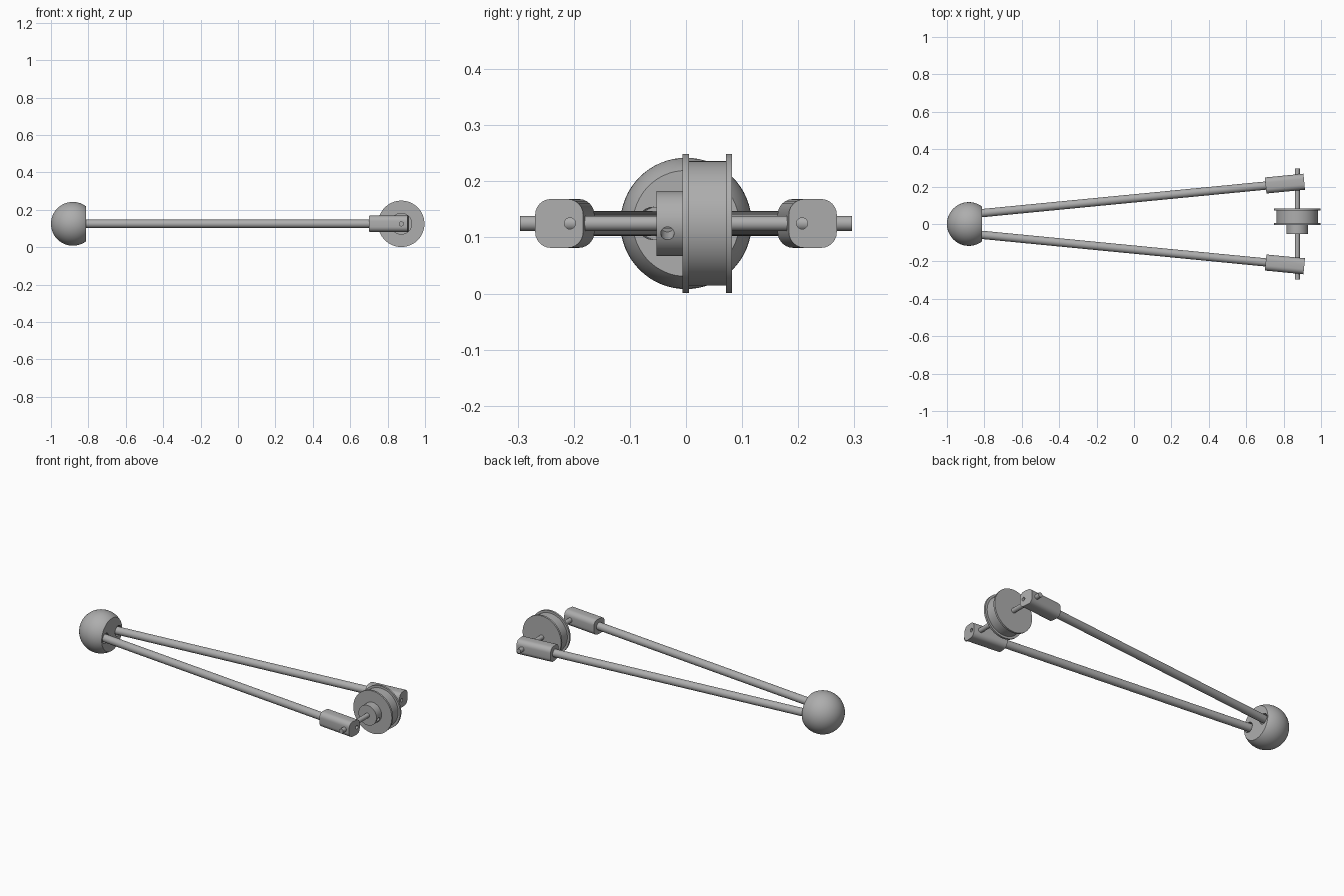
import bpy, bmesh, math
from mathutils import Vector, Matrix

if "Cube" in bpy.data.objects:
    bpy.data.objects.remove(bpy.data.objects["Cube"], do_unlink=True)

grey = bpy.data.materials.new("grey_metal")
grey.use_nodes = True
COLOUR = (0.42, 0.42, 0.42, 1)
grey.diffuse_color = COLOUR
grey.node_tree.nodes["Principled BSDF"].inputs["Base Color"].default_value = COLOUR

MID = 0.125          # height of every axis
AXLE_X = 0.873


def finish(name, bm):
    bmesh.ops.recalc_face_normals(bm, faces=bm.faces)
    mesh = bpy.data.meshes.new(name)
    bm.to_mesh(mesh)
    bm.free()
    mesh.materials.append(grey)
    ob = bpy.data.objects.new(name, mesh)
    bpy.context.collection.objects.link(ob)
    return ob


def select(ob):
    bpy.ops.object.select_all(action='DESELECT')
    ob.select_set(True)
    bpy.context.view_layer.objects.active = ob


def smooth(ob):
    select(ob)
    bpy.ops.object.shade_smooth_by_angle(angle=math.radians(30))


def rod(name, start, end, radius, segments=32):
    a, b = Vector(start), Vector(end)
    turn = (b - a).to_track_quat('Z', 'Y').to_matrix().to_4x4()
    bm = bmesh.new()
    bmesh.ops.create_cone(bm, cap_ends=True, segments=segments, radius1=radius,
                          radius2=radius, depth=(b - a).length,
                          matrix=Matrix.Translation((a + b) / 2) @ turn)
    ob = finish(name, bm)
    smooth(ob)
    return ob


def drill(ob, start, end, radius):
    cutter = rod("drill_cutter", start, end, radius, 24)
    cutter.hide_render = True
    mod = ob.modifiers.new("hole", 'BOOLEAN')
    mod.operation = 'DIFFERENCE'
    mod.solver = 'EXACT'
    mod.object = cutter
    select(ob)
    bpy.ops.object.modifier_apply(modifier=mod.name)
    bpy.data.objects.remove(cutter, do_unlink=True)
    smooth(ob)


# Ball handle with a flat face towards the wheel
bm = bmesh.new()
bmesh.ops.create_uvsphere(bm, u_segments=48, v_segments=32, radius=0.117,
                          matrix=Matrix.Translation((-0.883, 0, MID)))
cut = bmesh.ops.bisect_plane(bm, geom=bm.verts[:] + bm.edges[:] + bm.faces[:],
                             plane_co=(-0.814, 0, 0), plane_no=(1, 0, 0),
                             clear_outer=True)
rim = [e for e in cut["geom_cut"] if isinstance(e, bmesh.types.BMEdge)]
bmesh.ops.holes_fill(bm, edges=rim)
ball = finish("ball_handle", bm)
smooth(ball)


def arm_y(x):
    return 0.058 + 0.097 * (x + 0.814)


# Two splayed arms, each with a rounded square sleeve at its end
for side, word in ((1, "left"), (-1, "right")):
    def point(x):
        return (x, side * arm_y(x), MID)

    drill(ball, point(-0.86), point(-0.75), 0.029)
    rod(word + "_arm", point(-0.88), point(0.74), 0.022)

    bm = bmesh.new()
    bmesh.ops.create_cube(bm, size=1, matrix=Matrix.Diagonal((0.207, 0.086, 0.087, 1)))
    long_edges = [e for e in bm.edges
                  if abs(e.verts[0].co.x - e.verts[1].co.x) > 0.1]
    bmesh.ops.bevel(bm, geom=long_edges, offset=0.028, segments=6, profile=0.5,
                    affect='EDGES')
    place = Matrix.Translation((0.807, side * 0.216, MID)) \
        @ Matrix.Rotation(side * math.atan(0.097), 4, 'Z')
    bmesh.ops.transform(bm, matrix=place, verts=bm.verts)
    sleeve = finish(word + "_sleeve", bm)
    smooth(sleeve)
    # Screw hole in the end face, reaching the axle
    drill(sleeve, (0.88, side * 0.207, MID), (0.95, side * 0.207, MID), 0.01)


def turned(name, y0, y1, radius, segments=64):
    return rod(name, (AXLE_X, y0, MID), (AXLE_X, y1, MID), radius, segments)


# Axle and flanged wheel
turned("axle", -0.296, 0.296, 0.0135, 32)
turned("wheel_drum", 0.0, 0.076, 0.111)
turned("front_flange", -0.006, 0.005, 0.124)
turned("back_flange", 0.071, 0.082, 0.124)

# Hub with a radial screw hole
hub = turned("hub", -0.053, -0.005, 0.058)
tilt = math.radians(18)
reach = Vector((math.cos(tilt), 0, -math.sin(tilt)))
centre = Vector((AXLE_X, -0.033, MID))
drill(hub, centre + reach * 0.012, centre + reach * 0.08, 0.012)
